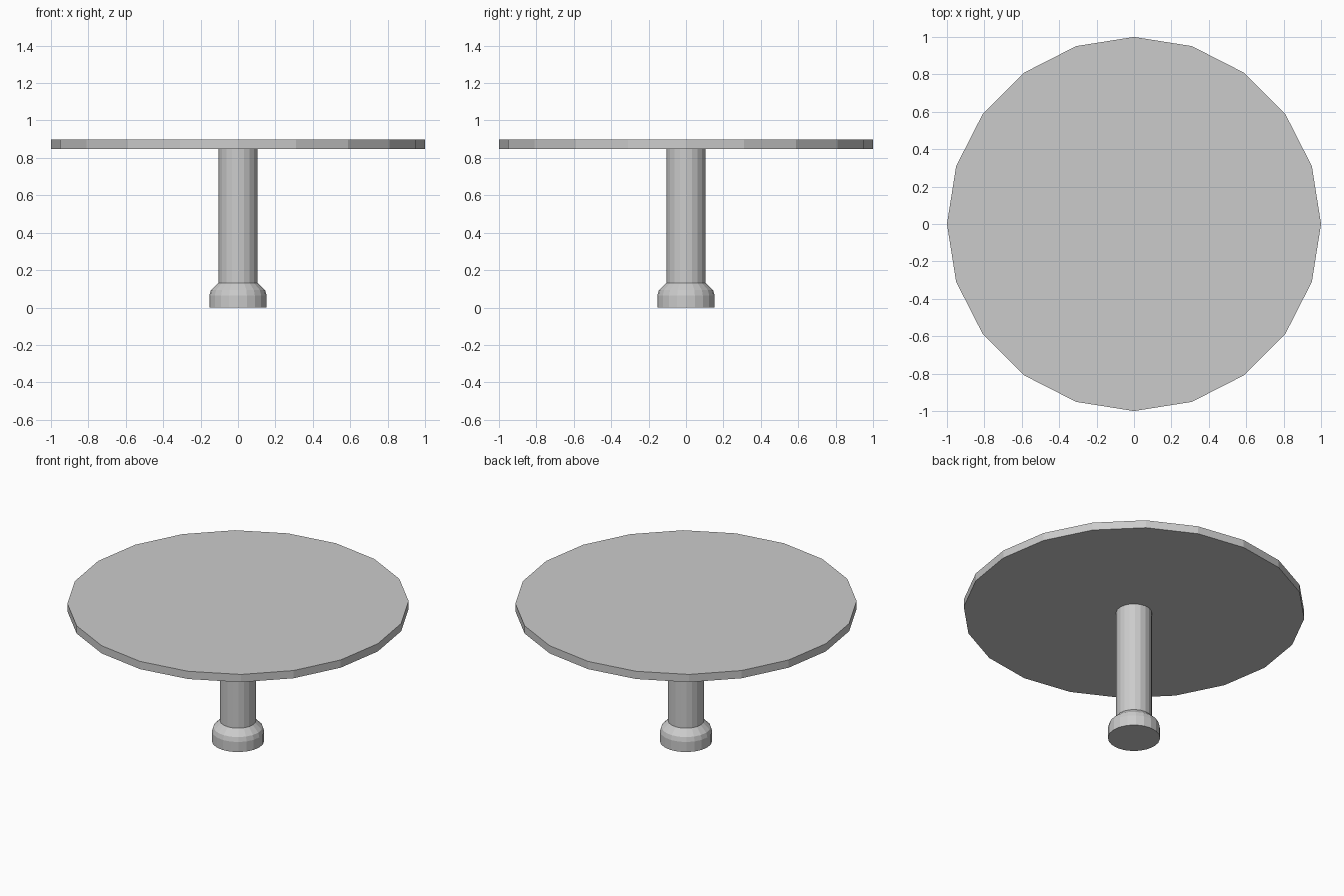
import bpy, bmesh
from math import cos, sin, tau

if "Cube" in bpy.data.objects:
    bpy.data.objects.remove(bpy.data.objects["Cube"])


def lathe(name, profile, sides):
    """Closed solid from (radius, z) rings stacked bottom to top."""
    bm = bmesh.new()
    rings = [[bm.verts.new((r * cos(tau * i / sides), r * sin(tau * i / sides), z))
              for i in range(sides)] for r, z in profile]
    for low, high in zip(rings, rings[1:]):
        for i in range(sides):
            j = (i + 1) % sides
            bm.faces.new((low[i], low[j], high[j], high[i]))
    bm.faces.new(rings[0][::-1])
    bm.faces.new(rings[-1])
    mesh = bpy.data.meshes.new(name)
    bm.to_mesh(mesh)
    bm.free()
    obj = bpy.data.objects.new(name, mesh)
    bpy.context.collection.objects.link(obj)
    return obj


# Round top with twenty flat sides
lathe("table_top", [(1.0, 0.847), (1.0, 0.897)], 20)

# Central column
lathe("column", [(0.105, 0.13), (0.105, 0.847)], 20)

# Foot with a rounded shoulder
lathe("foot", [(0.153, 0.0), (0.153, 0.065), (0.145, 0.093), (0.105, 0.132)], 20)
